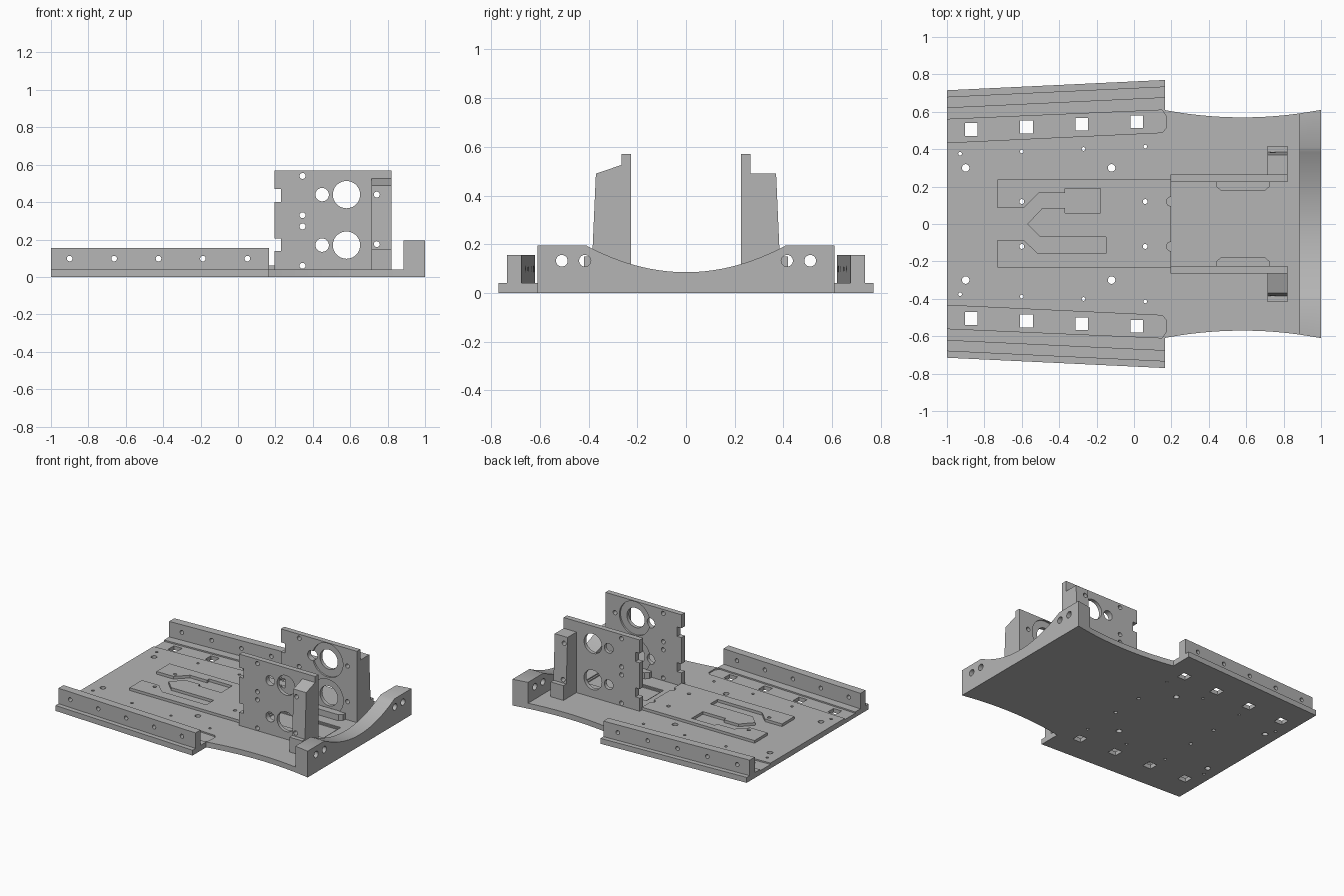
import bpy, bmesh, math

cube = bpy.data.objects.get("Cube")
if cube:
    bpy.data.objects.remove(cube, do_unlink=True)

grey = bpy.data.materials.new("plain grey")
grey.use_nodes = True
COLOUR = (0.46, 0.46, 0.46, 1)
grey.diffuse_color = COLOUR
grey.node_tree.nodes["Principled BSDF"].inputs["Base Color"].default_value = COLOUR


def prism(points, axis, lo, hi):
    """Outline and extent of a straight prism along one axis."""
    return points, axis, lo, hi


def disc(u, v, r, axis, lo, hi, n=28):
    ring = [(u + r * math.cos(2 * math.pi * i / n), v + r * math.sin(2 * math.pi * i / n))
            for i in range(n)]
    return prism(ring, axis, lo, hi)


def rect(u0, u1, v0, v1, axis, lo, hi):
    return prism([(u0, v0), (u1, v0), (u1, v1), (u0, v1)], axis, lo, hi)


def build(name, *prisms):
    bm = bmesh.new()
    for points, axis, lo, hi in prisms:
        place = {"x": lambda u, v: (lo, u, v), "y": lambda u, v: (u, lo, v),
                 "z": lambda u, v: (u, v, lo)}[axis]
        face = bm.faces.new([bm.verts.new(place(u, v)) for u, v in points])
        out = bmesh.ops.extrude_face_region(bm, geom=[face])
        shift = [(hi - lo) * (axis == a) for a in "xyz"]
        bmesh.ops.translate(bm, vec=shift,
                            verts=[g for g in out["geom"] if isinstance(g, bmesh.types.BMVert)])
    bmesh.ops.recalc_face_normals(bm, faces=bm.faces)
    mesh = bpy.data.meshes.new(name)
    bm.to_mesh(mesh)
    bm.free()
    mesh.materials.append(grey)
    obj = bpy.data.objects.new(name, mesh)
    bpy.context.collection.objects.link(obj)
    return obj


def cut(obj, *prisms):
    """Remove a group of separate prisms from a part."""
    cutter = build("cutter", *prisms)
    cutter.hide_render = True
    mod = obj.modifiers.new("cut", "BOOLEAN")
    mod.operation, mod.solver, mod.object = "DIFFERENCE", "EXACT", cutter
    bpy.context.view_layer.objects.active = obj
    bpy.ops.object.modifier_apply(modifier=mod.name)
    bpy.data.objects.remove(cutter, do_unlink=True)


parts = []
T = 0.04            # plate thickness
STEP_X = 0.165      # where the wide part of the plate ends


def waist(x):
    return 0.57 + 0.04 * ((x - 0.58) / 0.42) ** 2


# Base plate: tapered wide half, waisted narrow half
half = [(-1, 0.715), (STEP_X, 0.77)]
half += [(x, waist(x)) for x in [STEP_X + (1 - STEP_X) * i / 20 for i in range(21)]]
plate = build("base_plate", prism(half + [(x, -y) for x, y in reversed(half)], "z", 0, T))
parts.append(plate)

# Shallow side grooves and the floor pocket
grooves = [prism([(x, s * y) for x, y in
                  [(-1.1, 0.43), (0.15, 0.489), (0.17, 0.51), (0.17, 0.58),
                   (0.15, 0.609), (-1.1, 0.555)]], "z", T - 0.01, 0.1) for s in (1, -1)]
cut(plate, *grooves, rect(0.255, 0.775, -0.1, 0.1, "z", T - 0.008, 0.1))
cut(plate, rect(0.268, 0.762, -0.088, 0.088, "z", T - 0.016, 0.1))

# Square windows and round holes through the plate
holes, slab_holes = [], []
for s in (1, -1):
    for i in range(4):
        x, y = -0.87 + 0.295 * i, s * (0.505 + 0.014 * i)
        holes.append(rect(x - 0.034, x + 0.034, y - 0.034, y + 0.034, "z", -0.1, 0.1))
        holes.append(disc(-0.93 + 0.33 * i, s * (0.375 + 0.013 * i), 0.01, "z", -0.1, 0.1, 16))
    holes += [disc(x, s * 0.3, 0.02, "z", -0.1, 0.1) for x in (-0.9, -0.12)]
    slab_holes += [disc(x, s * 0.12, 0.013, "z", -0.1, 0.1, 16) for x in (-0.6, 0.06)]
cut(plate, *holes, *slab_holes)

# Raised centre slab with a forked channel ending in two boxes
slab = build("centre_slab", rect(-0.73, 0.197, -0.232, 0.238, "z", T, 0.06))
fork = [(-0.8, 0.085), (-0.59, 0.085), (-0.51, 0.165), (-0.37, 0.165), (-0.37, 0.19),
        (-0.18, 0.19), (-0.18, 0.06), (-0.37, 0.06), (-0.37, 0.085), (-0.49, 0.085),
        (-0.57, 0), (-0.5, -0.07), (-0.15, -0.07), (-0.15, -0.157), (-0.515, -0.157),
        (-0.59, -0.085), (-0.8, -0.085)]
cut(slab, prism(fork, "z", 0.02, 0.1))
cut(slab, *slab_holes, *[disc(0.197, s * 0.12, 0.024, "z", 0, 0.1) for s in (1, -1)])
parts.append(slab)

# End wall with a dished top edge and cross holes
ARC = [(0.41 * i / 16, 0.085 + 0.11 * (i / 16) ** 2) for i in range(-16, 17)]
wall = build("end_wall", prism([(-0.61, 0), (-0.61, 0.195)] + ARC + [(0.61, 0.195), (0.61, 0)],
                               "x", 0.885, 1))
for v in wall.data.vertices:
    if abs(v.co.y) > 0.6 and v.co.x < 0.9:
        v.co.y = math.copysign(waist(0.885), v.co.y)
cut(wall, *[disc(s * y, 0.132, 0.024, "x", 0.8, 1.1) for s in (1, -1) for y in (0.415, 0.51)])
parts.append(wall)

for s, side in ((1, "left"), (-1, "right")):
    # Tapered side rail
    rail = build(side + "_rail", prism([(-1, s * 0.62), (-1, s * 0.68), (STEP_X, s * 0.735),
                                        (STEP_X, s * 0.675)], "z", 0.02, 0.155))
    cut(rail, *[disc(-0.9 + 0.2375 * i, 0.098, 0.015, "y", s * 0.5, s * 0.9, 20)
                for i in range(5)])
    parts.append(rail)

    # Upright bracket with two notches in its front edge
    outline = [(0.195, T), (0.82, T), (0.82, 0.57), (0.195, 0.57)]
    for z0, z1 in ((0.4, 0.47), (0.138, 0.205)):
        outline += [(0.195, z1), (0.23, z1), (0.23, z0), (0.195, z0)]
    bracket = build(side + "_bracket", prism(outline, "y", s * 0.225, s * 0.265))
    for z in (0.44, 0.17):
        cut(bracket, disc(0.58, z, 0.128 if z < 0.2 else 0.125, "y", s * 0.2, s * 0.238, 40))
    through = [disc(0.345, z, 0.016, "y", s * 0.1, s * 0.4, 16) for z in (0.54, 0.33, 0.27, 0.06)]
    screws = [disc(0.742, z, 0.016, "y", s * 0.1, s * 0.6, 16) for z in (0.44, 0.175)]
    for z in (0.44, 0.17):
        through += [disc(0.58, z, 0.073, "y", s * 0.1, s * 0.4, 40),
                    disc(0.45, z, 0.036, "y", s * 0.1, s * 0.4)]
    cut(bracket, *through, *screws)
    parts.append(bracket)

    # Outer buttress with a foot
    top = 0.49 if s > 0 else 0.527
    leg = build(side + "_buttress", prism([(s * y, z) for y, z in
                [(0.26, T), (0.418, T), (0.418, 0.15), (0.385, 0.15), (0.37, 0.49),
                 (0.26, top)]], "x", 0.715, 0.82))
    cut(leg, *screws)
    parts.append(leg)

    # Low cradle at the inner foot of the bracket
    parts.append(build(side + "_cradle", prism(
        [(x, s * y) for x, y in [(0.44, 0.23), (0.725, 0.23), (0.725, 0.2), (0.7, 0.178),
                                 (0.465, 0.178), (0.44, 0.2)]], "z", T, 0.085)))

# Smooth round walls, keep the edges crisp
bpy.ops.object.select_all(action="DESELECT")
for obj in parts:
    obj.select_set(True)
bpy.context.view_layer.objects.active = plate
bpy.ops.object.shade_smooth_by_angle(angle=math.radians(30))
